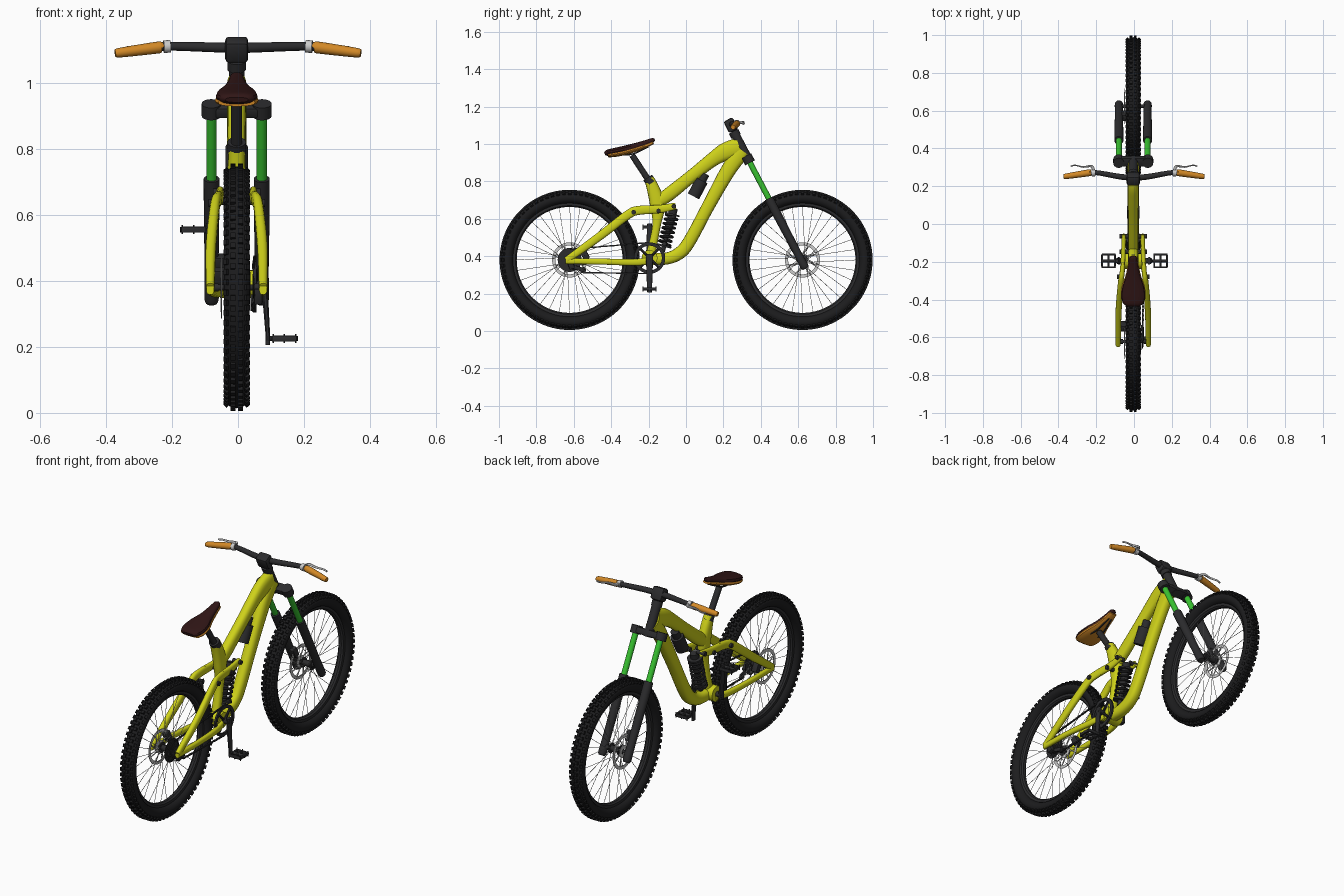
import bpy, bmesh
from math import sin, cos, pi, radians
from mathutils import Vector as V, Matrix as M

if "Cube" in bpy.data.objects:
    bpy.data.objects.remove(bpy.data.objects["Cube"])

COL = {"yellow": (.62, .64, .01), "dark": (.025, .025, .027), "tyre": (.012, .012, .013),
       "green": (.04, .55, .03), "orange": (.65, .25, .02), "saddle": (.03, .008, .008)}
MATS = {}
for k, c in COL.items():
    MATS[k] = bpy.data.materials.new(k)
    MATS[k].diffuse_color = (*c, 1)


def make(bm, name, mat=None, shift=-.004):
    bmesh.ops.recalc_face_normals(bm, faces=bm.faces)
    me = bpy.data.meshes.new(name)
    bm.to_mesh(me)
    bm.free()
    if mat:
        me.materials.append(MATS[mat])
    ob = bpy.data.objects.new(name, me)
    ob.location.x = shift
    bpy.context.collection.objects.link(ob)
    return ob


def rod(bm, a, b, r, r2=None, n=16):
    a, b = V(a), V(b)
    d = b - a
    m = M.Translation((a + b) / 2) @ d.to_track_quat('Z', 'Y').to_matrix().to_4x4()
    bmesh.ops.create_cone(bm, cap_ends=True, segments=n, radius1=r, radius2=r if r2 is None else r2,
                          depth=d.length, matrix=m)


def box(bm, loc, size, rx=0, bevel=0):
    m = M.Translation(loc) @ M.Rotation(rx, 4, 'X') @ M.Diagonal((*size, 1))
    vs = bmesh.ops.create_cube(bm, size=1, matrix=m)["verts"]
    if bevel:
        es = list({e for v in vs for e in v.link_edges})
        bmesh.ops.bevel(bm, geom=es, offset=bevel, segments=2, affect='EDGES', profile=.5)


def skin(bm, rings, closed):
    # bridge successive rings of verts, capping the ends when open
    n = len(rings[0])
    for i in range(len(rings) if closed else len(rings) - 1):
        a, b = rings[i], rings[(i + 1) % len(rings)]
        for j in range(n):
            bm.faces.new((a[j], a[(j + 1) % n], b[(j + 1) % n], b[j]))
    if not closed:
        bm.faces.new(rings[0])
        bm.faces.new(rings[-1])


def lathe(bm, prof, cy, cz, n=64):
    # closed (x, radius) profile turned about the x axis
    skin(bm, [[bm.verts.new((x, cy + r * sin(2 * pi * i / n), cz + r * cos(2 * pi * i / n)))
               for x, r in prof] for i in range(n)], True)


def loft(bm, pts, ref=(1, 0, 0), n=16, steps=5, power=.8):
    # smooth sweep through (x, y, z, half height, half width) stations
    P = [V(p) for p in pts]
    P = [P[0] * 2 - P[1]] + P + [P[-1] * 2 - P[-2]]
    S = []
    for i in range(1, len(P) - 2):
        a, b, c, d = P[i - 1:i + 3]
        for k in range(steps):
            t = k / steps
            S.append(.5 * (2 * b + (c - a) * t + (2 * a - 5 * b + 4 * c - d) * t * t
                           + (3 * b - a - 3 * c + d) * t ** 3))
    S.append(P[-2])
    rings = []
    sp = lambda u: (1 if u > 0 else -1) * abs(u) ** power
    for i, s in enumerate(S):
        t = (S[min(i + 1, len(S) - 1)] - S[max(i - 1, 0)]).to_3d().normalized()
        side = V(ref)
        side = (side - t * side.dot(t)).normalized()
        up = t.cross(side)
        rings.append([bm.verts.new(s.to_3d() + side * s[4] * sp(cos(2 * pi * j / n))
                                   + up * s[3] * sp(sin(2 * pi * j / n))) for j in range(n)])
    skin(bm, rings, False)


def wheel(pre, cy, cz=.38):
    # tyre with knobs
    bm = bmesh.new()
    lathe(bm, [(.039 * cos(a * pi / 8), .333 + .033 * sin(a * pi / 8)) for a in range(16)], cy, cz, 96)
    for i in range(72):
        for x, r, tilt, off, w in ((-.011, .368, 0, 0, .015), (.011, .368, 0, .5, .015),
                                   (-.031, .355, -42, .5, .014), (.031, .355, 42, 0, .014)):
            m = (M.Translation((0, cy, cz)) @ M.Rotation(2 * pi * (i + off) / 72, 4, 'X')
                 @ M.Translation((x, 0, r)) @ M.Rotation(radians(tilt), 4, 'Y') @ M.Diagonal((w, .017, .013, 1)))
            bmesh.ops.create_cube(bm, size=1, matrix=m)
    make(bm, pre + "_tyre", "tyre")
    bm = bmesh.new()
    lathe(bm, [(-.017, .308), (-.015, .29), (-.007, .283), (.007, .283), (.015, .29), (.017, .308)], cy, cz, 96)
    make(bm, pre + "_rim", "dark")
    # hub, axle and flanges
    bm = bmesh.new()
    rod(bm, (-.085, cy, cz), (.085, cy, cz), .009)
    rod(bm, (-.04, cy, cz), (.04, cy, cz), .016, n=24)
    for s in (-1, 1):
        rod(bm, (s * .026, cy, cz), (s * .031, cy, cz), .028, n=24)
    make(bm, pre + "_hub", "dark")
    # crossed spokes
    bm = bmesh.new()
    for i in range(32):
        a, s = 2 * pi * i / 32, 1 if i % 2 else -1
        b = a + (.55 if i % 4 < 2 else -.55)
        rod(bm, (s * .028, cy + .025 * sin(b), cz + .025 * cos(b)),
            (0, cy + .287 * sin(a), cz + .287 * cos(a)), .0013, n=6)
    make(bm, pre + "_spokes")
    # brake rotor and caliper on the left
    bm = bmesh.new()
    lathe(bm, [(-.048, .094), (-.045, .094), (-.045, .077), (-.048, .077)], cy, cz)
    lathe(bm, [(-.048, .034), (-.044, .034), (-.044, .015), (-.048, .015)], cy, cz, 32)
    for i in range(8):
        a = 2 * pi * i / 8
        rod(bm, (-.0465, cy + .03 * sin(a), cz + .03 * cos(a)),
            (-.0465, cy + .08 * sin(a + .4), cz + .08 * cos(a + .4)), .003, n=6)
    make(bm, pre + "_brake_rotor")
    bm = bmesh.new()
    box(bm, (-.053, cy - .05 if pre == "front" else cy + .08, cz + .07 if pre == "front" else cz + .03),
        (.034, .035, .06), radians(28), .006)
    make(bm, pre + "_brake_caliper", "dark")


wheel("rear", -.622)
wheel("front", .623)

# main frame tubes
for name, pts in {
    "top_tube": [(.285, .985, .05, .03), (.21, .958, .048, .03), (.14, .915, .038, .028), (.03, .828, .034, .027),
                 (-.09, .732, .036, .027), (-.165, .68, .03, .026)],
    "down_tube": [(.30, .965, .045, .03), (.222, .853, .04, .03), (.115, .66, .034, .03), (.03, .50, .034, .03),
                  (-.024, .425, .034, .03), (-.10, .388, .032, .03), (-.21, .385, .032, .03)],
    "seat_tube": [(-.197, .815, .026, .025), (-.172, .75, .035, .027), (-.152, .67, .04, .027),
                  (-.158, .56, .022, .022), (-.19, .40, .025, .025)]}.items():
    bm = bmesh.new()
    loft(bm, [(0, *p) for p in pts])
    make(bm, name, "yellow")
bm = bmesh.new()
rod(bm, (-.05, -.195, .39), (.05, -.195, .39), .042, n=32)
make(bm, "bottom_bracket_shell", "yellow")

# rear swingarm on both sides, with pivots
stays, pivots = bmesh.new(), bmesh.new()
for s in (-1, 1):
    loft(stays, [(s * .08, -.645, .374, .016, .012), (s * .077, -.45, .371, .016, .013),
                 (s * .062, -.28, .367, .018, .013), (s * .045, -.19, .375, .02, .013)])
    loft(stays, [(s * .08, -.64, .378, .018, .013), (s * .078, -.47, .5, .022, .016),
                 (s * .066, -.31, .622, .024, .015), (s * .058, -.25, .645, .024, .013),
                 (s * .052, -.14, .652, .022, .012), (s * .05, -.055, .668, .018, .011)])
    for y, z in ((-.28, .635), (-.147, .642), (-.065, .667), (-.622, .38)):
        rod(pivots, (s * .02 if y > -.2 else s * .055, y, z), (s * (.072 if y > -.2 else .086), y, z), .012)
make(stays, "swingarm", "yellow")
make(pivots, "pivot_bolts", "dark")

# rear coil shock
top, bot = V((0, -.065, .655)), V((0, -.125, .425))
bm = bmesh.new()
rod(bm, top, bot, .012)
rod(bm, top, top.lerp(bot, .5), .022)
for t in (.12, .85):
    rod(bm, top.lerp(bot, t), top.lerp(bot, t + .04), .04, n=24)
make(bm, "shock_body", "dark")
bm = bmesh.new()
ax = (bot - top).normalized()
e1, e2 = V((1, 0, 0)), ax.cross(V((1, 0, 0)))
coil = []
for i in range(98):
    a = 2 * pi * i / 14
    p = top.lerp(bot, .15 + .7 * i / 97) + .033 * (e1 * cos(a) + e2 * sin(a))
    coil.append((*p, .0065, .0065))
loft(bm, coil, ref=ax, n=8, steps=1, power=1)
make(bm, "shock_spring", "dark")
bm = bmesh.new()
rod(bm, (0, .105, .84), (0, .07, .775), .022)
rod(bm, (0, .085, .805), (0, .04, .72), .034, n=24)
make(bm, "shock_reservoir", "dark")

# fork, along the steering axis
up = V((0, -.465, .885))
base, tilt = V((0, .333, .917)), radians(27.7)
bm = bmesh.new()
rod(bm, base - up * .02, base + up * .165, .024, n=24)
rod(bm, base + up * .14, base + up * .17, .028, n=24)
make(bm, "head_tube", "dark")
bm = bmesh.new()
box(bm, base, (.15, .05, .034), tilt, .006)
for s in (-1, 1):
    p = base + V((s * .077, 0, 0))
    rod(bm, p - up * .02, p + up * .022, .029, n=24)
make(bm, "fork_crown", "dark")
tubes, legs = bmesh.new(), bmesh.new()
for s in (-1, 1):
    p = base + V((s * .076, 0, 0))
    rod(tubes, p, p - up * .3, .0155, n=24)
    st = [(*(p - up * d), r, r) for d, r in ((.235, .024), (.262, .024), (.4, .023), (.55, .021), (.64, .022), (.66, .017))]
    loft(legs, st, n=20, power=1)
make(tubes, "fork_stanchions", "green")
make(legs, "fork_lowers", "dark")

# stem and handlebar
bm = bmesh.new()
box(bm, (0, .24, 1.1), (.07, .055, .07), tilt, .012)
make(bm, "stem", "dark")
bars, grips, levers = bmesh.new(), bmesh.new(), bmesh.new()
for s in (-1, 1):
    loft(bars, [(0, .245, 1.105, .016, .016), (s * .07, .25, 1.107, .015, .015), (s * .2, .272, 1.11, .013, .013),
                (s * .25, .268, 1.107, .012, .012)], ref=(0, 1, 0), power=1)
    loft(grips, [(s * .232, .272, 1.107, .016, .016), (s * .245, .27, 1.106, .018, .018),
                 (s * .35, .254, 1.092, .015, .015), (s * .372, .251, 1.089, .012, .012)], ref=(0, 1, 0), power=1)
    rod(levers, (s * .205, .272, 1.11), (s * .225, .27, 1.109), .019)
    loft(levers, [(s * .213, .28, 1.112, .008, .008), (s * .225, .306, 1.116, .007, .007),
                  (s * .27, .302, 1.113, .004, .006), (s * .31, .311, 1.108, .003, .005),
                  (s * .335, .306, 1.106, .004, .005)], ref=(0, .3, 1), n=8)
make(bars, "handlebar", "dark", 0)
make(grips, "grips", "orange", 0)
make(levers, "brake_levers", None, 0)

# saddle and seat post
bm = bmesh.new()
rod(bm, (0, -.18, .775), (0, -.288, .94), .0165, n=24)
rod(bm, (0, -.185, .79), (0, -.205, .82), .028, n=24)
for s in (-1, 1):
    loft(bm, [(s * .03, -.37, .945, .004, .004), (s * .022, -.29, .945, .004, .004),
              (s * .008, -.2, .985, .004, .004)], n=8)
make(bm, "seat_post", "dark")
seat = [(-.435, .948, .008, .035), (-.42, .952, .017, .053), (-.385, .957, .021, .063), (-.33, .968, .022, .057),
        (-.27, .985, .02, .036), (-.21, 1.006, .016, .024), (-.178, 1.02, .012, .018), (-.168, 1.025, .005, .008)]
bm = bmesh.new()
loft(bm, [(0, *p) for p in seat])
make(bm, "saddle", "saddle")
bm = bmesh.new()
loft(bm, [(0, y + .003, z - .012, h * .7, w + .003) for y, z, h, w in seat[1:-1]])
make(bm, "saddle_side_panel", "orange")

# cranks, chainring and pedals
by, bz = -.195, .39
bm = bmesh.new()
lathe(bm, [(.05, .084), (.06, .084), (.06, .066), (.05, .066)], by, bz)
for i in range(4):
    a = pi / 4 + i * pi / 2
    rod(bm, (.057, by, bz), (.057, by + .07 * sin(a), bz + .07 * cos(a)), .007, n=8)
make(bm, "chainring", "dark")
cr, pd = bmesh.new(), bmesh.new()
rod(cr, (-.09, by, bz), (.09, by, bz), .014)
for s in (-1, 1):
    pz = bz - s * .165
    loft(cr, [(s * .08, by, bz + s * .02, .02, .009), (s * .082, by, bz - s * .03, .018, .009),
              (s * .09, by, bz - s * .15, .014, .007), (s * .09, by, pz - s * .02, .012, .007)])
    rod(pd, (s * .09, by, pz), (s * .178, by, pz), .008)
    for y in (-.034, .034):
        box(pd, (s * .137, by + y, pz), (.075, .009, .018), 0, .003)
    for x in (.104, .137, .172):
        box(pd, (s * x, by, pz), (.01, .065, .016), 0, .003)
        for y in (-.034, .034):
            rod(pd, (s * x, by + y, pz - .014), (s * x, by + y, pz + .014), .003, n=6)
make(cr, "cranks", "dark", 0)
make(pd, "pedals", "dark", .003)

# cassette, derailleur and chain
bm = bmesh.new()
for i in range(7):
    r = .064 - i * .006
    lathe(bm, [(.03 + i * .004, r), (.032 + i * .004, r), (.032 + i * .004, .01), (.03 + i * .004, .01)], -.622, .38, 40)
make(bm, "cassette", "dark")
bm = bmesh.new()
box(bm, (.065, -.615, .355), (.025, .03, .05), .3, .005)
box(bm, (.05, -.578, .335), (.012, .07, .022), -.3, .004)
for y, z in ((-.6, .342), (-.55, .325)):
    rod(bm, (.042, y, z), (.05, y, z), .016, n=20)
make(bm, "derailleur", "dark")
bm = bmesh.new()
for a, b in (((-.62, .437), (by, .473)), ((-.55, .312), (by, .307))):
    for i in range(36):
        p, q = V((.05, *a)), V((.055, *b))
        box(bm, p.lerp(q, (i + .5) / 36), (.009 if i % 2 else .006, .0125, .007))
make(bm, "chain", "dark")

# smooth shading with crisp edges
for ob in bpy.context.collection.objects:
    ob.select_set(True)
    bpy.context.view_layer.objects.active = ob
bpy.ops.object.shade_smooth_by_angle(angle=radians(35))

for m in bpy.data.materials:
    if m.users and not m.is_grease_pencil:
        m.use_nodes = True
        m.node_tree.nodes["Principled BSDF"].inputs["Base Color"].default_value = m.diffuse_color
